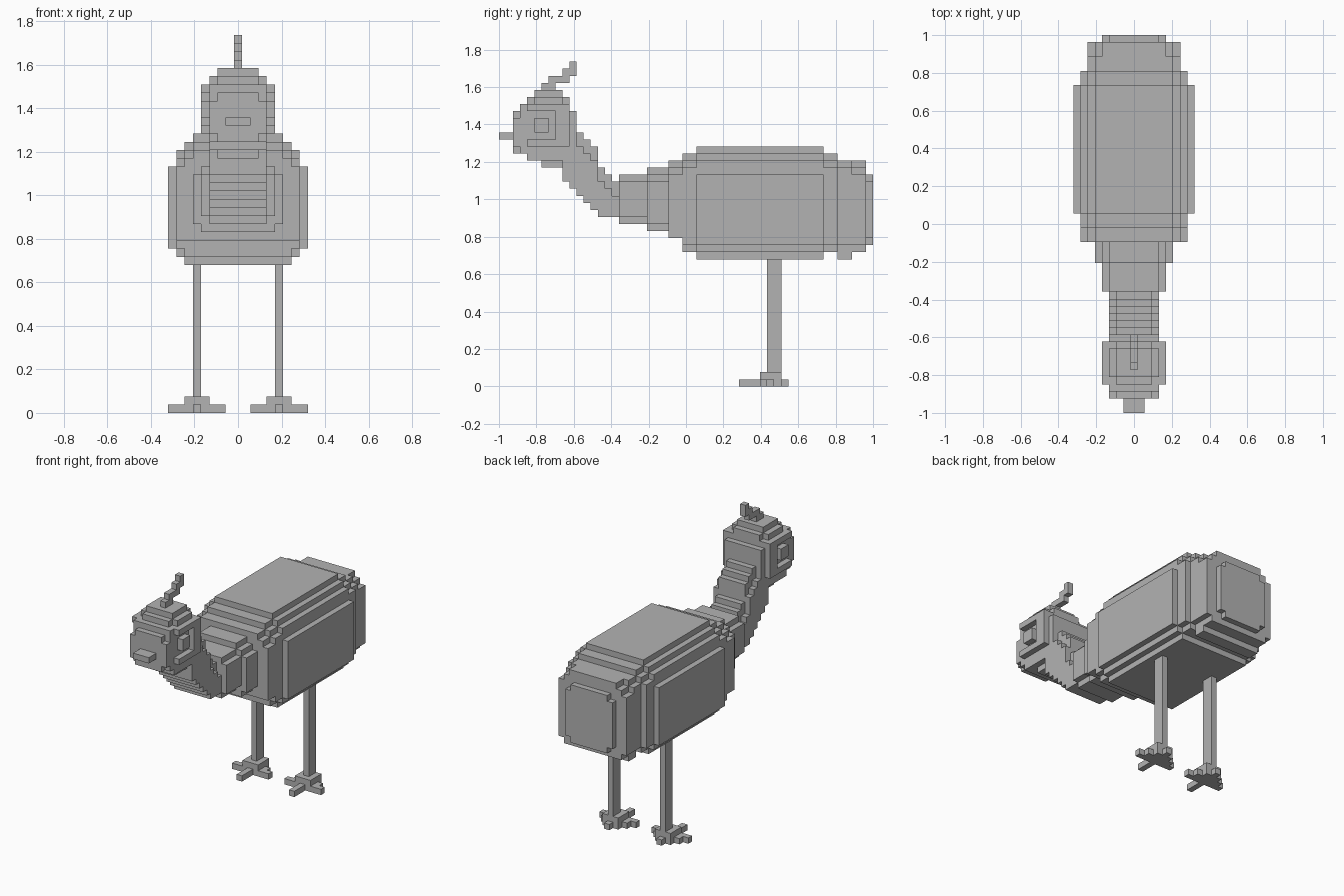
import bpy
import bmesh
from mathutils import Vector

U = 2 / 53  # edge of one cell; the model is 53 cells long

cube = bpy.data.objects.get("Cube")
if cube:
    bpy.data.objects.remove(cube, do_unlink=True)

grey = bpy.data.materials.new("plain grey")
grey.use_nodes = True
colour = (0.45, 0.45, 0.45, 1)
grey.diffuse_color = colour
grey.node_tree.nodes["Principled BSDF"].inputs["Base Color"].default_value = colour


def block(x0, x1, y0, y1, z0, z1):
    """Cells of a box, both ends included."""
    return {(x, y, z) for x in range(x0, x1 + 1)
            for y in range(y0, y1 + 1) for z in range(z0, z1 + 1)}


def slab(half, y0, y1, z0, z1):
    """Box centred on the middle plane."""
    return block(-half, half, y0, y1, z0, z1)


def stage(y0, y1, *rows):
    """Stepped cross-section extruded along y; rows are (half width, bottom, top)."""
    return set().union(*(slab(h, y0, y1, a, b) for h, a, b in rows))


def build(name, cells):
    """Make the outer skin of a set of cells."""
    bm = bmesh.new()
    verts = {}

    def vert(p):
        if p not in verts:
            x, y, z = p
            verts[p] = bm.verts.new(((x - 0.5) * U, y * U - 1, z * U))
        return verts[p]

    for cell in cells:
        for axis in range(3):
            for side in (0, 1):
                near = list(cell)
                near[axis] += 2 * side - 1
                if tuple(near) in cells:
                    continue
                ring = []
                for a, b in ((0, 0), (1, 0), (1, 1), (0, 1)):
                    p = list(cell)
                    p[axis] += side
                    p[(axis + 1) % 3] += a
                    p[(axis + 2) % 3] += b
                    ring.append(vert(tuple(p)))
                bm.faces.new(ring if side else ring[::-1])
    bmesh.ops.dissolve_limit(bm, angle_limit=0.01, verts=bm.verts, edges=bm.edges)
    mesh = bpy.data.meshes.new(name)
    bm.to_mesh(mesh)
    bm.free()
    mesh.materials.append(grey)
    obj = bpy.data.objects.new(name, mesh)
    bpy.context.collection.objects.link(obj)
    return obj


# Body: stepped stages from the chest to the rump
body = (stage(17, 20, (4, 24, 28), (3, 23, 29))
        | stage(21, 23, (5, 23, 28), (4, 22, 29), (3, 22, 30))
        | stage(24, 25, (7, 21, 29), (6, 21, 30), (5, 21, 31))
        | stage(26, 47, (7, 20, 30), (6, 19, 31), (5, 19, 32))
        | stage(28, 45, (8, 20, 29), (7, 19, 31), (6, 18, 32), (5, 18, 33))
        | stage(48, 49, (6, 20, 30), (5, 18, 31))
        | stage(50, 51, (6, 20, 29), (5, 19, 30), (4, 19, 31))
        | stage(52, 52, (4, 21, 28), (3, 20, 29)))
build("body", body)

# Neck: one column of cells per step, narrower along the top
neck = set()
for y, low, high in ((9, 29, 36), (10, 28, 36), (11, 27, 35), (12, 26, 34),
                     (13, 25, 33), (14, 24, 30), (15, 24, 29), (16, 24, 28)):
    neck |= slab(3, y, y, low, high - 2) | slab(2, y, y, high - 1, high)
build("neck", neck)

# Head: rounded block with a sunken ring around each eye
head = (stage(2, 2, (3, 34, 37), (2, 33, 38))
        | slab(3, 3, 3, 33, 39)
        | slab(4, 4, 9, 34, 39)
        | slab(3, 4, 9, 32, 39)
        | slab(3, 5, 8, 40, 40)
        | slab(2, 4, 9, 40, 40)
        | slab(2, 5, 8, 41, 41)
        | slab(2, 6, 8, 31, 31)
        | slab(3, 10, 10, 33, 38))
for x in (-4, 4):
    head -= block(x, x, 4, 7, 35, 38) - block(x, x, 5, 6, 36, 37)
build("head", head)

# Beak
build("beak", slab(1, 0, 1, 35, 35))

# Crest: a thin feather stepping up and back
build("crest", slab(0, 6, 7, 42, 42) | slab(0, 7, 8, 43, 43)
      | slab(0, 9, 9, 43, 44) | slab(0, 10, 10, 44, 45))

# Legs with a pad, three front toes and a back toe
leg = (block(5, 5, 38, 39, 1, 17)
       | block(4, 6, 37, 39, 0, 1)
       | block(5, 5, 34, 40, 0, 0))
for s in (-1, 1):
    leg |= block(5 + 2 * s, 5 + 2 * s, 37, 38, 0, 0)
    leg |= block(5 + 3 * s, 5 + 3 * s, 37, 37, 0, 0)
build("left_leg", leg)
build("right_leg", {(-x, y, z) for x, y, z in leg})
